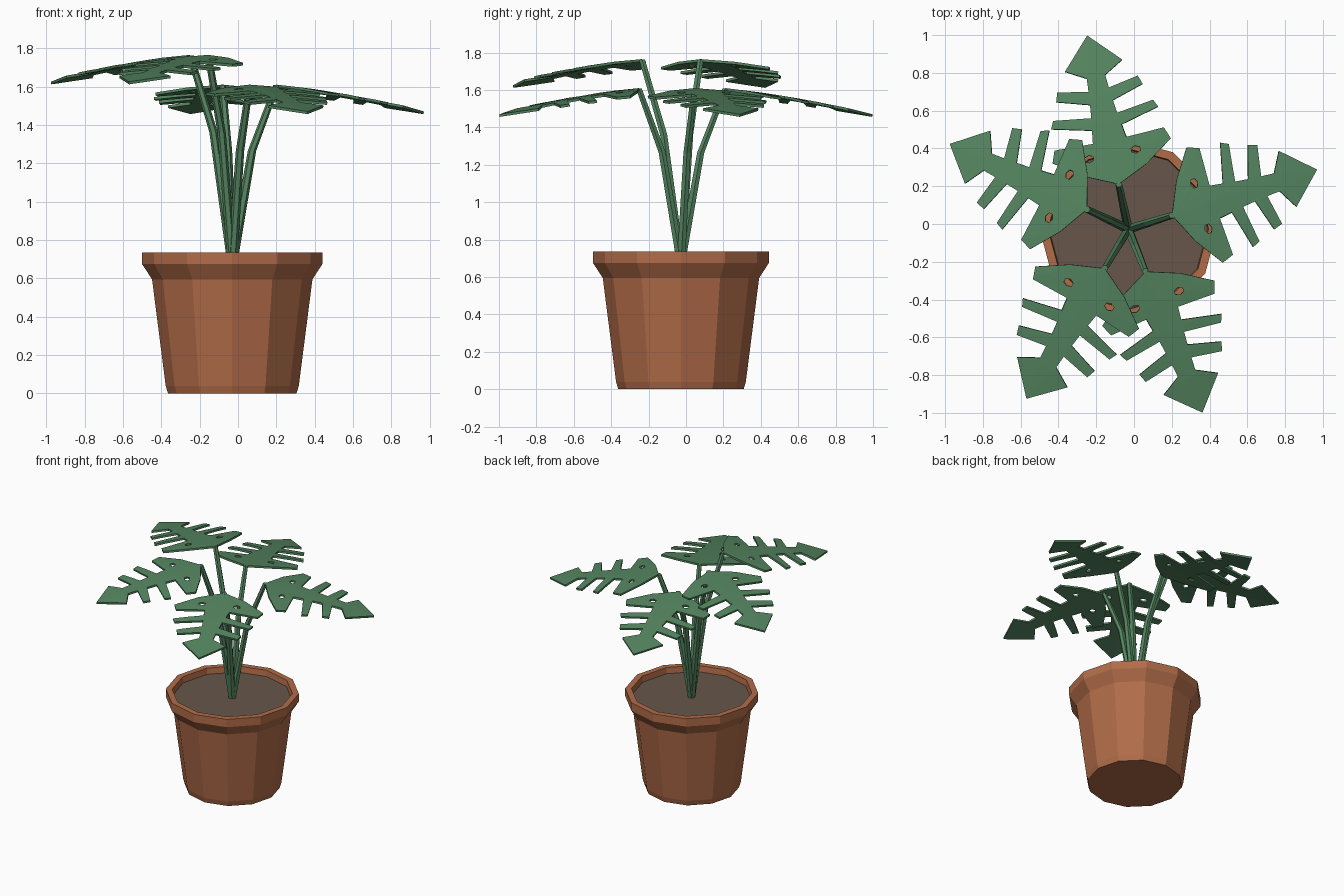
import bpy, bmesh, math
from mathutils import Vector
from mathutils.geometry import tessellate_polygon

if "Cube" in bpy.data.objects:
    bpy.data.objects.remove(bpy.data.objects["Cube"])

CX, CY = -0.03, -0.027      # centre of the pot
SOIL_Z = 0.69


def material(name, color):
    m = bpy.data.materials.new(name)
    m.diffuse_color = (*color, 1)
    m.use_nodes = True
    m.node_tree.nodes["Principled BSDF"].inputs["Base Color"].default_value = m.diffuse_color
    return m


TERRACOTTA = material("terracotta", (0.44, 0.15, 0.066))
SOIL = material("soil", (0.135, 0.092, 0.07))
GREEN = material("leaf green", (0.09, 0.235, 0.117))


def finish(name, bm, mat):
    me = bpy.data.meshes.new(name)
    bm.to_mesh(me)
    bm.free()
    me.materials.append(mat)
    ob = bpy.data.objects.new(name, me)
    bpy.context.collection.objects.link(ob)
    ob.location = (CX, CY, 0)
    return ob


def tube(name, rings, sides, mat):
    """Skin a list of (x, y, z, radius) rings and cap both ends."""
    bm = bmesh.new()
    loops = []
    for x, y, z, r in rings:
        loops.append([bm.verts.new((x + r * math.cos(i * math.tau / sides),
                                    y + r * math.sin(i * math.tau / sides), z))
                      for i in range(sides)])
    for a, b in zip(loops, loops[1:]):
        for i in range(sides):
            j = (i + 1) % sides
            bm.faces.new((a[i], a[j], b[j], b[i]))
    bm.faces.new(loops[0][::-1])
    bm.faces.new(loops[-1])
    bmesh.ops.recalc_face_normals(bm, faces=bm.faces)
    return finish(name, bm, mat)


# Pot: outer wall, flared rim, inner lip, floor under the soil
pot = [(0.335, 0), (0.347, 0.04), (0.418, 0.595), (0.47, 0.675),
       (0.47, 0.736), (0.425, 0.736), (0.415, 0.64)]
tube("pot", [(0, 0, z, r) for r, z in pot], 12, TERRACOTTA)
tube("soil", [(0, 0, 0.65, 0.415), (0, 0, SOIL_Z, 0.42)], 12, SOIL)

# Leaf half outline: (distance from the pot axis, half width)
BASE, TIP = 0.243, 1.048
half = [(0.32, 0.168), (0.424, 0.32), (0.488, 0.296), (0.48, 0.09),
        (0.55, 0.08), (0.602, 0.29), (0.643, 0.27), (0.615, 0.07),
        (0.685, 0.062), (0.737, 0.234), (0.785, 0.218), (0.755, 0.055),
        (0.825, 0.05), (0.885, 0.155)]
outline = [(BASE, 0)] + half + [(TIP, 0)] + [(u, -v) for u, v in reversed(half)]
holes = [[(0.405 + 0.02 * math.cos(k * math.tau / 6),
           s * 0.126 + 0.027 * math.sin(k * math.tau / 6)) for k in range(6)]
         for s in (1, -1)]


def leaf(name, angle, top):
    bm = bmesh.new()
    polys = [[Vector((u, v, 0)) for u, v in p] for p in [outline] + holes]
    verts = [bm.verts.new(p) for poly in polys for p in poly]
    for tri in tessellate_polygon(polys):
        f = bm.faces.new([verts[i] for i in tri])
        f.normal_update()
        if f.normal.z < 0:
            f.normal_flip()
    # Cut along the midrib and across, so the blade can bend
    cuts = [((0, 0, 0), (0, 1, 0))] + [((u, 0, 0), (1, 0, 0)) for u in (0.42, 0.58, 0.72, 0.85)]
    for co, no in cuts:
        bmesh.ops.bisect_plane(bm, geom=bm.verts[:] + bm.edges[:] + bm.faces[:],
                               dist=1e-5, plane_co=co, plane_no=no)
    c, s = math.cos(angle), math.sin(angle)
    for vert in bm.verts:
        u, v, _ = vert.co
        t = (u - BASE) / (TIP - BASE)
        z = top - 0.14 * (0.65 * t + 0.35 * t * t) - 0.18 * v * v
        vert.co = (u * c - v * s, u * s + v * c, z)
    ob = finish(name, bm, GREEN)
    mod = ob.modifiers.new("thickness", "SOLIDIFY")
    mod.thickness = 0.014
    mod.offset = -1


# Five bent stems, each carrying one drooping leaf
for i, (deg, top) in enumerate([(17.5, 1.61), (102, 1.61), (154.5, 1.765),
                                (239, 1.765), (292, 1.61)], 1):
    a = math.radians(deg)
    path = [(0, SOIL_Z - 0.02, 0.025),
            (0.108, SOIL_Z + 0.625 * (top - SOIL_Z), 0.022),
            (0.243, top - 0.002, 0.018)]
    tube(f"stem_{i}", [(r * math.cos(a), r * math.sin(a), z, w) for r, z, w in path], 6, GREEN)
    leaf(f"leaf_{i}", a, top)
